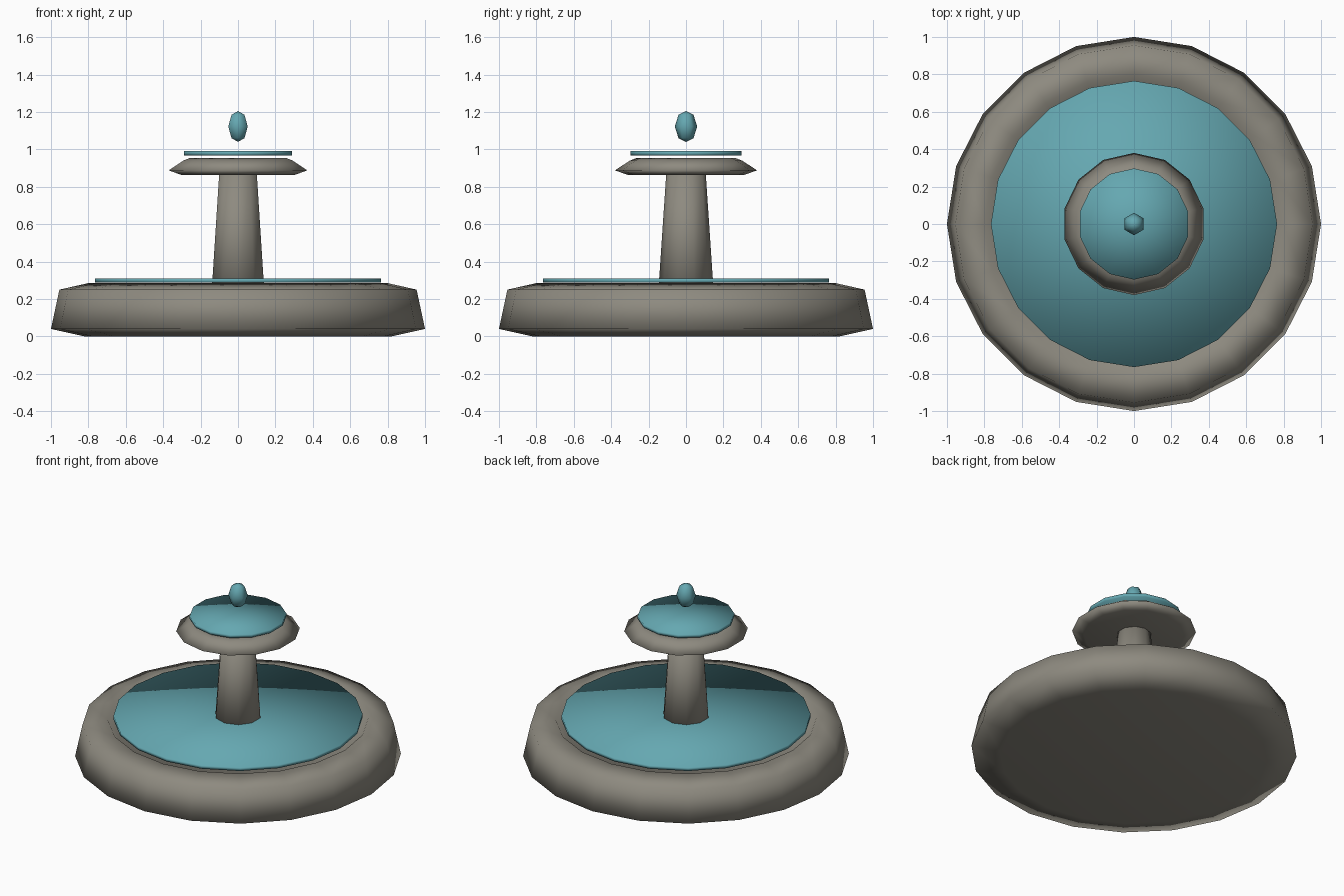
import bpy, bmesh, math

if "Cube" in bpy.data.objects:
    bpy.data.objects.remove(bpy.data.objects["Cube"])


def material(name, rgb):
    m = bpy.data.materials.new(name)
    m.diffuse_color = (*rgb, 1)
    m.use_nodes = True
    m.node_tree.nodes["Principled BSDF"].inputs["Base Color"].default_value = m.diffuse_color
    return m


stone = material("grey_stone", (0.27, 0.255, 0.215))
water = material("teal_water", (0.13, 0.39, 0.44))


def lathe(name, profile, sides, mat):
    """Revolve (radius, z) points around z, with a corner on +y; runs bottom to top."""
    bm = bmesh.new()
    rings = []
    for r, z in profile:
        if r == 0:
            rings.append([bm.verts.new((0, 0, z))] * sides)
        else:
            angles = [math.pi / 2 + i * math.tau / sides for i in range(sides)]
            rings.append([bm.verts.new((r * math.cos(a), r * math.sin(a), z)) for a in angles])
    for low, high in zip(rings, rings[1:]):
        for i in range(sides):
            j = (i + 1) % sides
            corners = list(dict.fromkeys([low[i], low[j], high[j], high[i]]))
            bm.faces.new(corners).smooth = True
    bmesh.ops.recalc_face_normals(bm, faces=bm.faces)
    mesh = bpy.data.meshes.new(name)
    bm.to_mesh(mesh)
    bm.free()
    mesh.materials.append(mat)
    obj = bpy.data.objects.new(name, mesh)
    bpy.context.collection.objects.link(obj)
    return obj


def disc(name, radius, z0, z1, sides):
    return lathe(name, [(0, z0), (radius, z0), (radius, z1), (0, z1)], sides, water)


# Large basin with a sunken inside
lathe("basin", [(0, 0), (0.82, 0), (1, 0.04), (0.955, 0.25), (0.80, 0.285),
                (0.74, 0.20), (0, 0.18)], 20, stone)
disc("basin_water", 0.765, 0.287, 0.31, 20)

# Tapered column
lathe("column", [(0, 0.18), (0.152, 0.18), (0.105, 0.88), (0, 0.88)], 10, stone)

# Small upper bowl and its water
lathe("upper_bowl", [(0, 0.863), (0.31, 0.863), (0.38, 0.888), (0.30, 0.94),
                     (0.262, 0.955), (0.22, 0.92), (0, 0.91)], 14, stone)
disc("upper_water", 0.297, 0.968, 0.99, 14)

# Water drop floating above the bowl
lathe("water_drop", [(0, 1.04), (0.04, 1.06), (0.06, 1.122), (0.04, 1.185), (0, 1.205)], 6, water)
